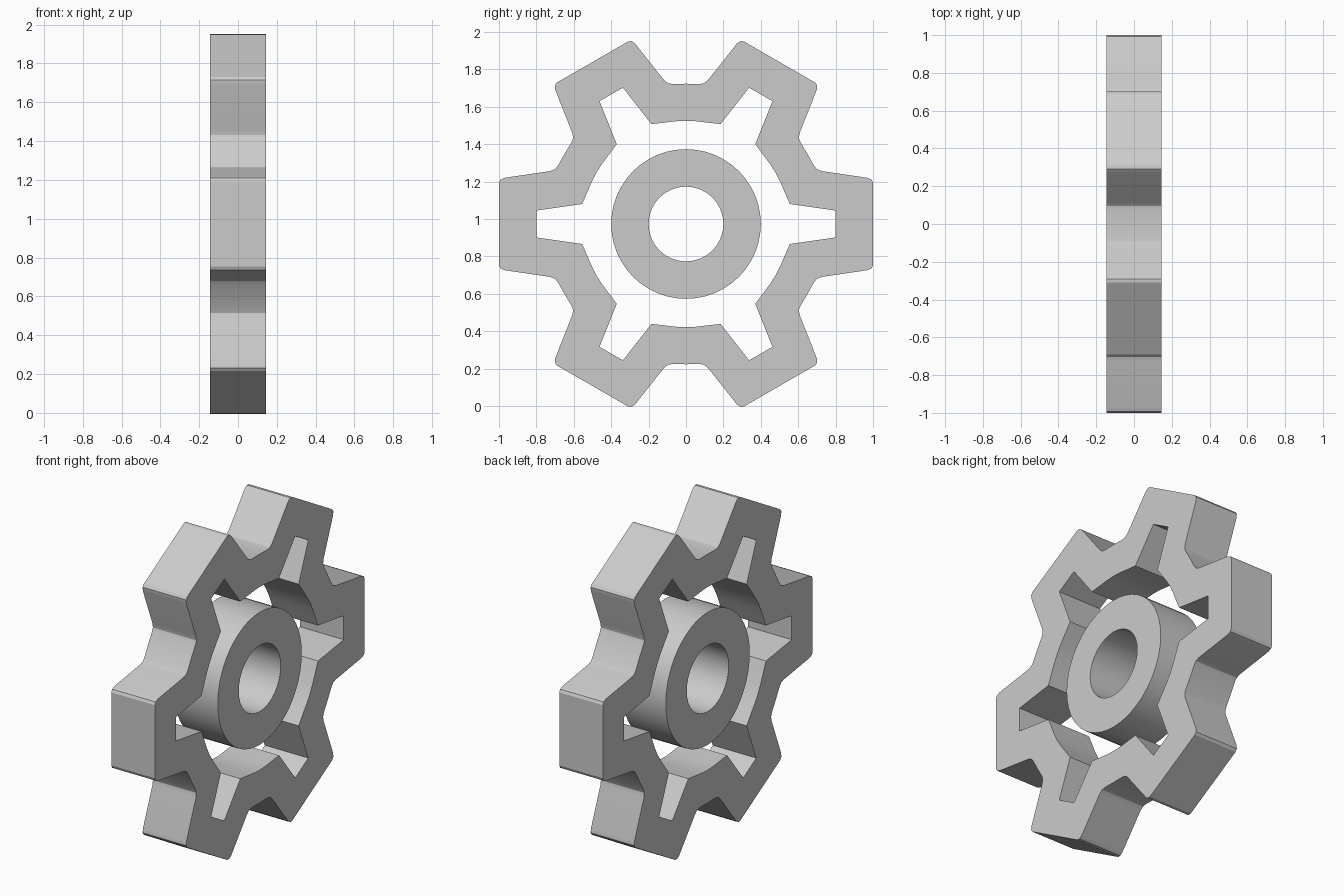
import bpy, bmesh
from math import sin, cos, radians, tau, pi

if "Cube" in bpy.data.objects:
    bpy.data.objects.remove(bpy.data.objects["Cube"])

CZ = 0.973      # axle height
HALF = 0.145    # half thickness along x
TEETH = 6


def toothed_loop(half):
    """Mirror a half tooth profile (from tooth centre to valley) and repeat it round."""
    tooth = [(x, -y) for x, y in reversed(half)] + half
    valley = half[-1]
    pts = []
    for i in range(TEETH):
        a = i * tau / TEETH
        for x, y in tooth[1:]:          # the valley point is shared by neighbours
            pts.append((x * cos(a) - y * sin(a), x * sin(a) + y * cos(a)))
    return pts


def polar(r, deg):
    return (r * cos(radians(deg)), r * sin(radians(deg)))


def circle(r, n):
    return [polar(r, 360 * i / n) for i in range(n)]


def plate(name, loops):
    """Extrude closed outlines (outer, hole) in the yz plane along x."""
    cu = bpy.data.curves.new(name, 'CURVE')
    cu.dimensions = '2D'
    cu.fill_mode = 'BOTH'
    cu.extrude = HALF
    for loop in loops:
        sp = cu.splines.new('POLY')
        sp.points.add(len(loop) - 1)
        for p, (x, y) in zip(sp.points, loop):
            p.co = (x, y, 0, 1)
        sp.use_cyclic_u = True
    ob = bpy.data.objects.new(name, cu)
    bpy.context.collection.objects.link(ob)
    ob.rotation_euler = (pi / 2, 0, pi / 2)
    ob.location = (0, 0, CZ)
    bpy.ops.object.select_all(action='DESELECT')
    ob.select_set(True)
    bpy.context.view_layer.objects.active = ob
    bpy.ops.object.convert(target='MESH')
    ob = bpy.context.object
    bm = bmesh.new()
    bm.from_mesh(ob.data)
    bmesh.ops.remove_doubles(bm, verts=bm.verts, dist=1e-5)
    bmesh.ops.recalc_face_normals(bm, faces=bm.faces)
    bm.to_mesh(ob.data)
    bm.free()
    bpy.ops.object.shade_smooth_by_angle(angle=radians(25))
    return ob


# Toothed rim: outer outline with clipped tooth corners, inner outline with slots
outer = [(1.0, 0.22), (0.992, 0.237), (0.97, 0.247), (0.725, 0.283),
         (0.70, 0.293), polar(0.752, 24.5), polar(0.75, 30)]
inner = [(0.80, 0.072), (0.555, 0.107), polar(0.555, 17),
         polar(0.552, 24), polar(0.552, 30)]
plate("gear_rim", [toothed_loop(outer), toothed_loop(inner)])

# Hub ring in the middle
plate("hub_ring", [circle(0.4, 48), circle(0.2, 32)])
